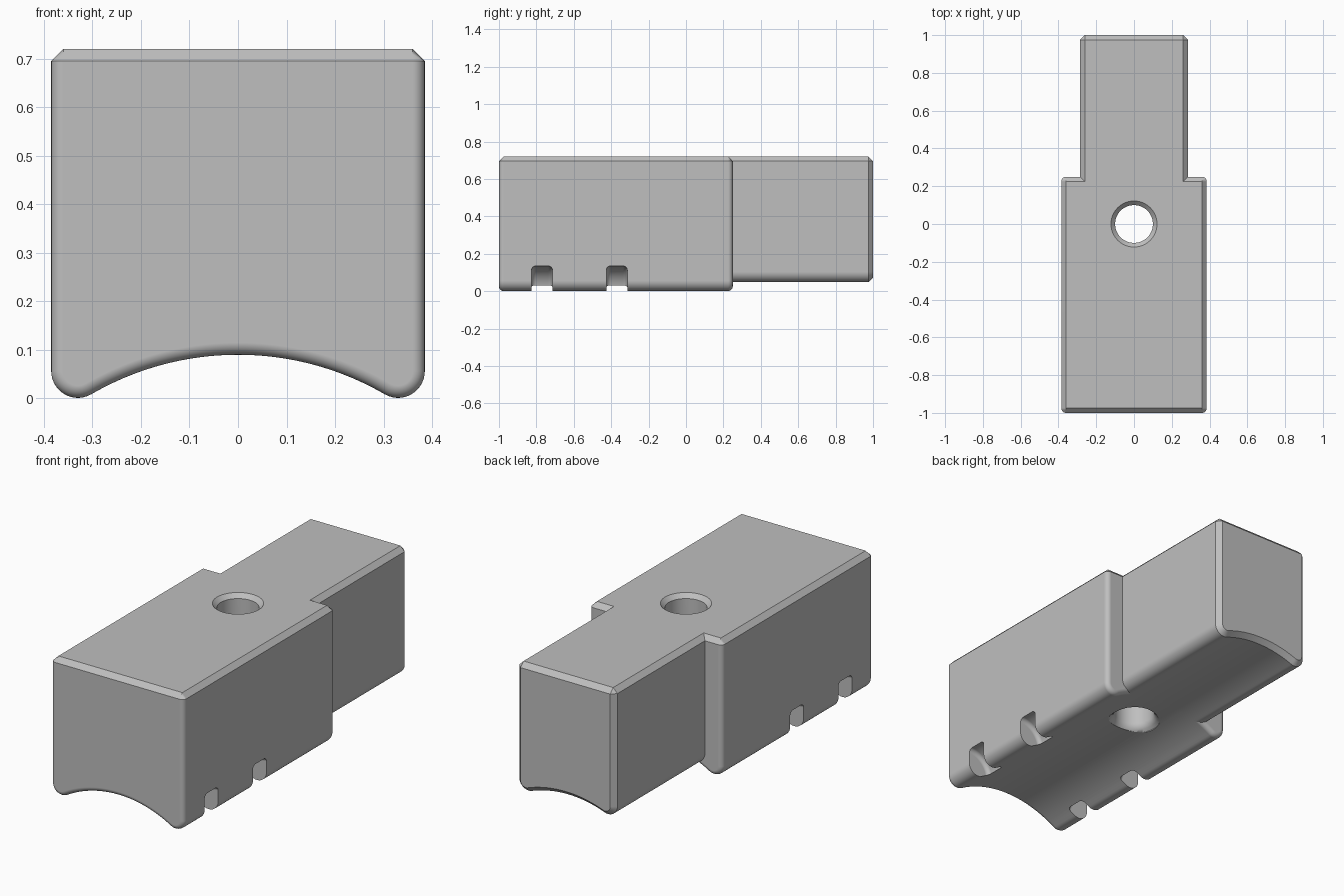
import bpy, bmesh
from math import sin, cos, pi, atan2, sqrt
from mathutils import Matrix

cube = bpy.data.objects.get("Cube")
if cube:
    bpy.data.objects.remove(cube)

grey = bpy.data.materials.new("plain grey")
grey.use_nodes = True
GREY = (0.52, 0.52, 0.52, 1)
grey.diffuse_color = GREY
grey.node_tree.nodes["Principled BSDF"].inputs["Base Color"].default_value = GREY

TOP, ARCH_R, LEG_R = 0.72, 0.6025, 0.055
ARCH_Z = 0.09 - ARCH_R          # centre of the saddle arc


def section(w, c, d, t):
    """Saddle cross-section of half width w, inset by d, with its top lowered by t."""
    fx = w - LEG_R
    fz = ARCH_Z + sqrt((ARCH_R + LEG_R) ** 2 - fx ** 2)
    end = atan2(ARCH_Z - fz, -fx)
    half = [(w - c, TOP - t), (w - d, TOP - c)]
    for i in range(15):          # rounded foot
        a = end * i / 14
        half.append((fx + (LEG_R - d) * cos(a), fz + (LEG_R - d) * sin(a)))
    start = end + pi
    for i in range(1, 21):       # saddle arc up to the middle
        a = start + (pi / 2 - start) * i / 20
        half.append(((ARCH_R + d) * cos(a), ARCH_Z + (ARCH_R + d) * sin(a)))
    return half + [(-x, z) for x, z in reversed(half[:-1])]


def skin(bm, rings):
    """Join closed rings of points with quads and cap both ends."""
    loops = [[bm.verts.new(p) for p in ring] for ring in rings]
    n = len(loops[0])
    for a, b in zip(loops, loops[1:]):
        for i in range(n):
            j = (i + 1) % n
            bm.faces.new((a[i], a[j], b[j], b[i]))
    bm.faces.new(loops[0])
    bm.faces.new(loops[-1])


def lathe(bm, profile, matrix, n=64):
    """Revolve (radius, height) points about z, then place them."""
    skin(bm, [[matrix @ Matrix.Rotation(2 * pi * i / n, 4, 'Z') @ Matrix.Translation((r, 0, h)).to_translation()
               for i in range(n)] for r, h in profile])


def finish(bm, name):
    bmesh.ops.remove_doubles(bm, verts=bm.verts, dist=1e-5)
    bmesh.ops.recalc_face_normals(bm, faces=bm.faces)
    mesh = bpy.data.meshes.new(name)
    bm.to_mesh(mesh)
    bm.free()
    mesh.materials.append(grey)
    ob = bpy.data.objects.new(name, mesh)
    bpy.context.collection.objects.link(ob)
    return ob


def activate(ob):
    bpy.ops.object.select_all(action='DESELECT')
    ob.select_set(True)
    bpy.context.view_layer.objects.active = ob


def smooth(ob):
    activate(ob)
    bpy.ops.object.shade_smooth_by_angle(angle=pi / 6)
    mod = ob.modifiers.new("face normals", 'WEIGHTED_NORMAL')
    mod.keep_sharp = True


# Main block: rounded ends, chamfered top
C = 0.025
FRONT, STEP, BACK = -1.0, 0.25, 1.0
ends = []
for i in range(8):
    a = pi / 2 * i / 7
    ends.append((C * (1 - cos(a)), C * (1 - sin(a))))
stations = [(FRONT + e, d, C - e) for e, d in ends]
stations += [(STEP - e, d, C - e) for e, d in reversed(ends)]
bm = bmesh.new()
skin(bm, [[(x, y, z) for x, z in section(0.385, C, d, t)] for y, d, t in stations])
block = finish(bm, "main_block")

# Narrow tail: bevelled at the back, starts just inside the shoulder
bm = bmesh.new()
skin(bm, [[(x, y, z) for x, z in section(0.285, C, d, d)]
          for y, d in ((STEP - C, 0), (BACK - C, 0), (BACK, C))])
tail = finish(bm, "narrow_tail")

# Cutter: countersunk bolt hole and four strap notches
bm = bmesh.new()
hole = [(0.13, -0.1), (0.13, 0.08), (0.115, 0.091), (0.105, 0.105),
        (0.1, 0.125), (0.1, TOP - 0.022), (0.132, TOP + 0.01)]
lathe(bm, hole, Matrix.Identity(4))
R, HALF, ROUND = 0.135, 0.056, 0.022
rim = [(R - ROUND + ROUND * cos(pi / 2 * i / 6), HALF - ROUND + ROUND * sin(pi / 2 * i / 6))
       for i in range(7)]
notch = [(r, -h) for r, h in reversed(rim)] + rim
for side in (-1, 1):
    for y in (-0.77, -0.37):
        lathe(bm, notch, Matrix.Translation((side * 0.39, y, 0)) @ Matrix.Rotation(pi / 2, 4, 'X'))
cutter = finish(bm, "hole_and_notch_cutter")
cutter.hide_render = True

activate(block)
cut = block.modifiers.new("cut", 'BOOLEAN')
cut.operation = 'DIFFERENCE'
cut.solver = 'EXACT'
cut.object = cutter
bpy.ops.object.modifier_apply(modifier=cut.name)
bpy.data.objects.remove(cutter)

for ob in (block, tail):
    smooth(ob)
